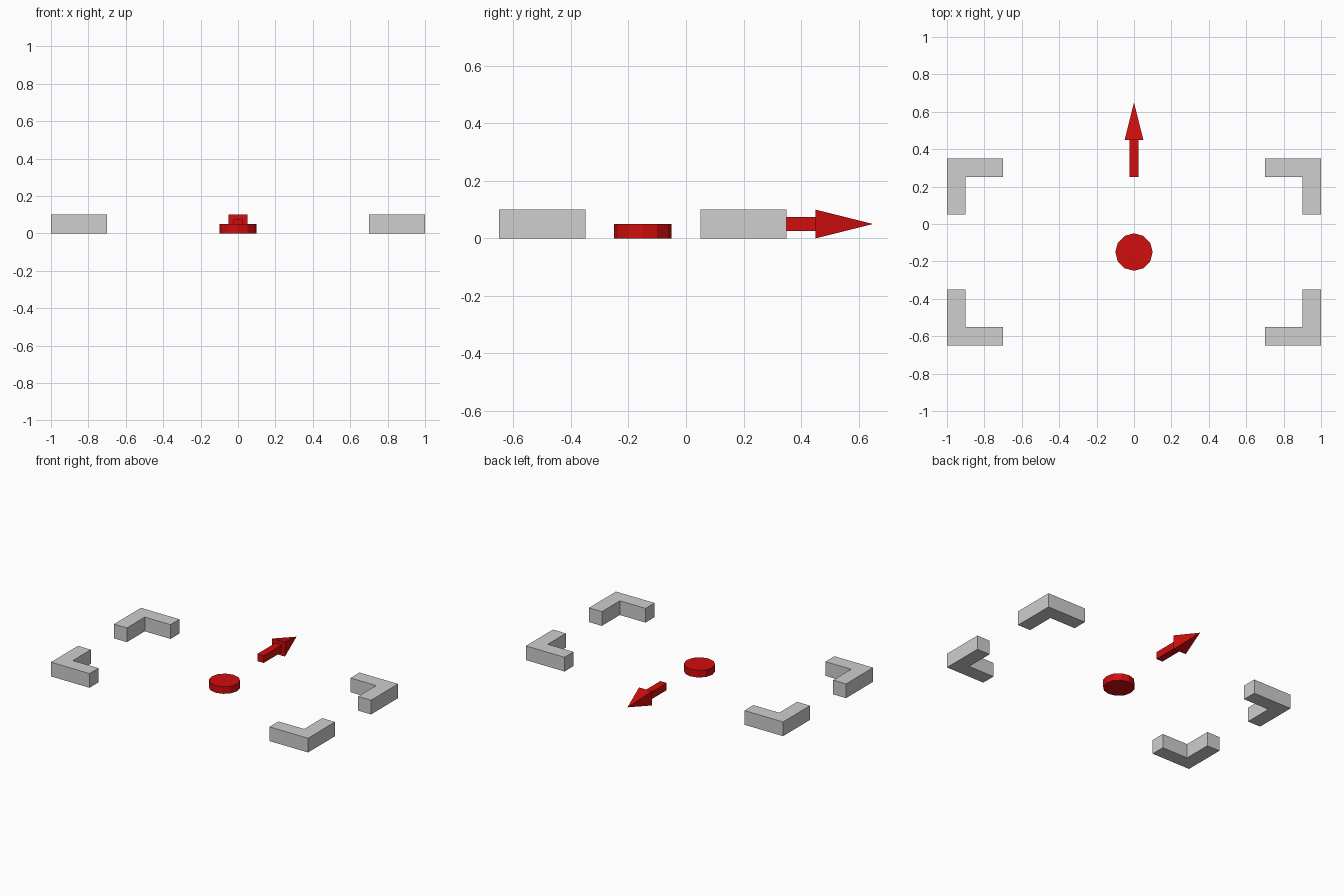
import bpy, bmesh, math

if "Cube" in bpy.data.objects:
    bpy.data.objects.remove(bpy.data.objects["Cube"])


def material(name, rgb):
    m = bpy.data.materials.new(name)
    m.diffuse_color = (*rgb, 1.0)
    m.use_nodes = True
    m.node_tree.nodes["Principled BSDF"].inputs["Base Color"].default_value = m.diffuse_color
    return m


GREY = material("light_grey", (0.62, 0.62, 0.62))
RED = material("red", (0.64, 0.004, 0.004))


def make_object(name, bm, mat):
    bmesh.ops.recalc_face_normals(bm, faces=bm.faces)
    me = bpy.data.meshes.new(name)
    bm.to_mesh(me)
    bm.free()
    me.materials.append(mat)
    ob = bpy.data.objects.new(name, me)
    bpy.context.collection.objects.link(ob)
    return ob


def prism(name, outline, z0, z1, mat):
    """Extrude a flat outline upwards from z0 to z1."""
    bm = bmesh.new()
    base = bm.faces.new([bm.verts.new((x, y, z0)) for x, y in outline])
    ext = bmesh.ops.extrude_face_region(bm, geom=[base])
    for v in ext["geom"]:
        if isinstance(v, bmesh.types.BMVert):
            v.co.z = z1
    return make_object(name, bm, mat)


# L-shaped corner brackets, mirrored about the frame centre (0, -0.15)
BRACKET = [(1.0, 0.5), (0.7, 0.5), (0.7, 0.4), (0.9, 0.4), (0.9, 0.2), (1.0, 0.2)]
for sx, side in ((-1, "left"), (1, "right")):
    for sy, end in ((-1, "front"), (1, "back")):
        prism(f"{end}_{side}_corner_bracket",
              [(sx * x, sy * y - 0.15) for x, y in BRACKET], 0, 0.1, GREY)

# Twelve-sided centre disc
prism("centre_disc",
      [(0.1 * math.cos(i * math.pi / 6), -0.15 + 0.1 * math.sin(i * math.pi / 6))
       for i in range(12)], 0, 0.05, RED)

# Arrow pointing to the back: square shaft and pyramid head
prism("arrow_shaft", [(-0.025, 0.25), (0.025, 0.25), (0.025, 0.45), (-0.025, 0.45)],
      0.025, 0.075, RED)

bm = bmesh.new()
base = [bm.verts.new((x, 0.45, z))
        for x, z in ((-0.05, 0), (0.05, 0), (0.05, 0.1), (-0.05, 0.1))]
tip = bm.verts.new((0, 0.65, 0.05))
bm.faces.new(base)
for i in range(4):
    bm.faces.new((base[i], base[(i + 1) % 4], tip))
make_object("arrow_head", bm, RED)
